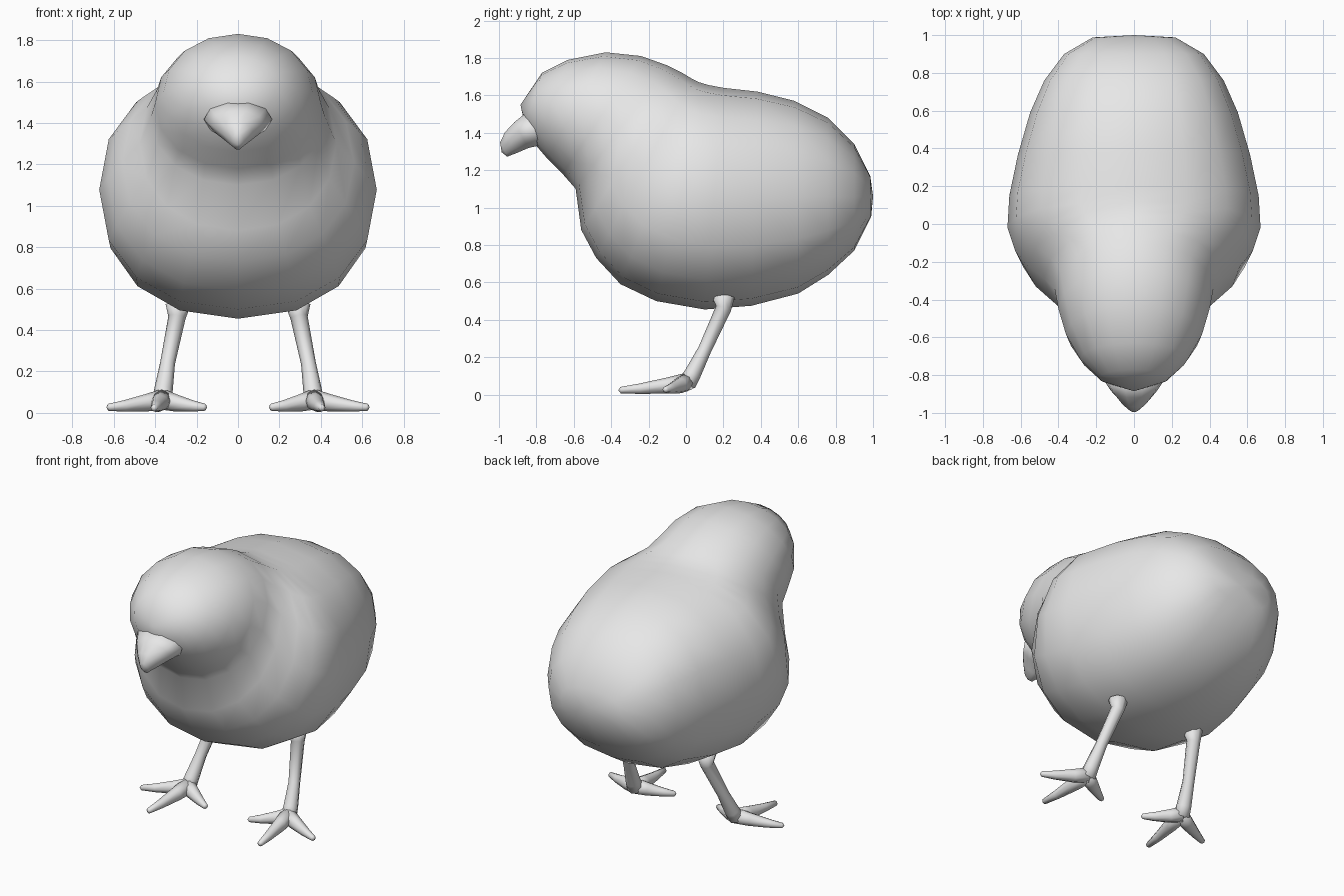
import bpy, bmesh
from math import cos, sin, pi, copysign
from mathutils import Vector

cube = bpy.data.objects.get("Cube")
if cube:
    bpy.data.objects.remove(cube, do_unlink=True)

grey = bpy.data.materials.new("soft grey")
grey.use_nodes = True
grey.diffuse_color = (0.8, 0.8, 0.8, 1)
grey.node_tree.nodes["Principled BSDF"].inputs["Base Color"].default_value = (0.8, 0.8, 0.8, 1)


def power(v, e):
    return copysign(abs(v) ** e, v)


def loft(name, rings, start, end, sides):
    """Skin rings given as (centre, half axis u, half axis v, squareness); close with poles."""
    bm = bmesh.new()
    loops = []
    for c, u, v, n in rings:
        angles = [2 * pi * i / sides for i in range(sides)]
        loops.append([bm.verts.new(c + u * power(cos(a), 2 / n) + v * power(sin(a), 2 / n))
                      for a in angles])
    for a, b in zip(loops, loops[1:]):
        for i in range(sides):
            j = (i + 1) % sides
            bm.faces.new((a[i], a[j], b[j], b[i]))
    for loop, tip in ((loops[0], start), (loops[-1], end)):
        pole = bm.verts.new(tip)
        for i in range(sides):
            bm.faces.new((loop[i], loop[(i + 1) % sides], pole))
    bmesh.ops.recalc_face_normals(bm, faces=bm.faces)
    mesh = bpy.data.meshes.new(name)
    bm.to_mesh(mesh)
    bm.free()
    mesh.materials.append(grey)
    for p in mesh.polygons:
        p.use_smooth = True
    obj = bpy.data.objects.new(name, mesh)
    bpy.context.collection.objects.link(obj)
    return obj


def slices(table, n0, n1):
    """Turn rows of (top y, top z, bottom y, bottom z, half width) into rings."""
    out = []
    for i, (ty, tz, by, bz, w) in enumerate(table):
        top, low = Vector((0, ty, tz)), Vector((0, by, bz))
        n = n0 + (n1 - n0) * i / (len(table) - 1)
        out.append(((top + low) / 2, Vector((w, 0, 0)), (top - low) / 2, n))
    return out


def tube(name, points, radii, sides=8):
    """Tapered limb along a path with rounded ends."""
    pts = [Vector(p) for p in points]
    rings = []
    for i, (p, r) in enumerate(zip(pts, radii)):
        d = (pts[min(i + 1, len(pts) - 1)] - pts[max(i - 1, 0)]).normalized()
        ref = Vector((0, 0, 1)) if abs(d.z) < 0.6 else Vector((1, 0, 0))
        u = d.cross(ref).normalized()
        rings.append((p, u * r, u.cross(d) * r, 2))
    start = pts[0] + (pts[0] - pts[1]).normalized() * radii[0] * 0.5
    end = pts[-1] + (pts[-1] - pts[-2]).normalized() * radii[-1] * 0.7
    return loft(name, rings, start, end, sides)


# Body and head: one skin from the tail, over the breast, up to the face
body = [
    (0.985, 1.17, 0.99, 0.95, 0.22),
    (0.90, 1.34, 0.90, 0.77, 0.37),
    (0.76, 1.48, 0.76, 0.64, 0.475),
    (0.58, 1.57, 0.60, 0.54, 0.55),
    (0.38, 1.62, 0.35, 0.475, 0.615),
    (0.20, 1.64, 0.10, 0.455, 0.66),
    (0.12, 1.655, -0.16, 0.50, 0.67),
    (0.07, 1.67, -0.35, 0.59, 0.63),
    (0.03, 1.69, -0.48, 0.73, 0.56),
    (-0.02, 1.72, -0.56, 0.88, 0.475),
    (-0.10, 1.76, -0.59, 1.10, 0.42),
    (-0.24, 1.81, -0.66, 1.18, 0.40),
    (-0.43, 1.83, -0.74, 1.26, 0.36),
    (-0.63, 1.79, -0.80, 1.33, 0.285),
    (-0.77, 1.72, -0.86, 1.43, 0.185),
]
loft("body_and_head", slices(body, 2.4, 2.0), (0, 1.0, 1.06), (0, -0.885, 1.55), 16)

# Beak: short, hooked downward
beak = [
    (-0.78, 1.48, -0.72, 1.38, 0.11),
    (-0.865, 1.505, -0.77, 1.33, 0.165),
    (-0.92, 1.46, -0.84, 1.315, 0.125),
    (-0.97, 1.405, -0.90, 1.29, 0.075),
    (-0.995, 1.35, -0.955, 1.27, 0.03),
]
loft("beak", slices(beak, 2.0, 2.0), (0, -0.72, 1.44), (0, -0.985, 1.295), 10)

# Legs and three spread toes on each side
for side, s in (("left", 1), ("right", -1)):
    tube(side + "_leg",
         [(s * 0.29, 0.20, 0.52), (s * 0.295, 0.20, 0.46), (s * 0.34, 0.10, 0.24),
          (s * 0.36, 0.035, 0.11), (s * 0.365, 0.005, 0.06)],
         [0.06, 0.042, 0.036, 0.045, 0.05])
    for toe, tip in (("inner", (0.16, -0.11, 0.027)), ("middle", (0.405, -0.35, 0.024)),
                     ("outer", (0.625, -0.11, 0.027))):
        root = Vector((s * 0.365, 0.0, 0.065))
        tip = Vector((s * tip[0], tip[1], tip[2]))
        near = root.lerp(tip, 0.3) - Vector((0, 0, 0.005))
        mid = root.lerp(tip, 0.7) - Vector((0, 0, 0.005))
        tube(side + "_" + toe + "_toe", [root, near, mid, tip], [0.05, 0.042, 0.028, 0.017])
